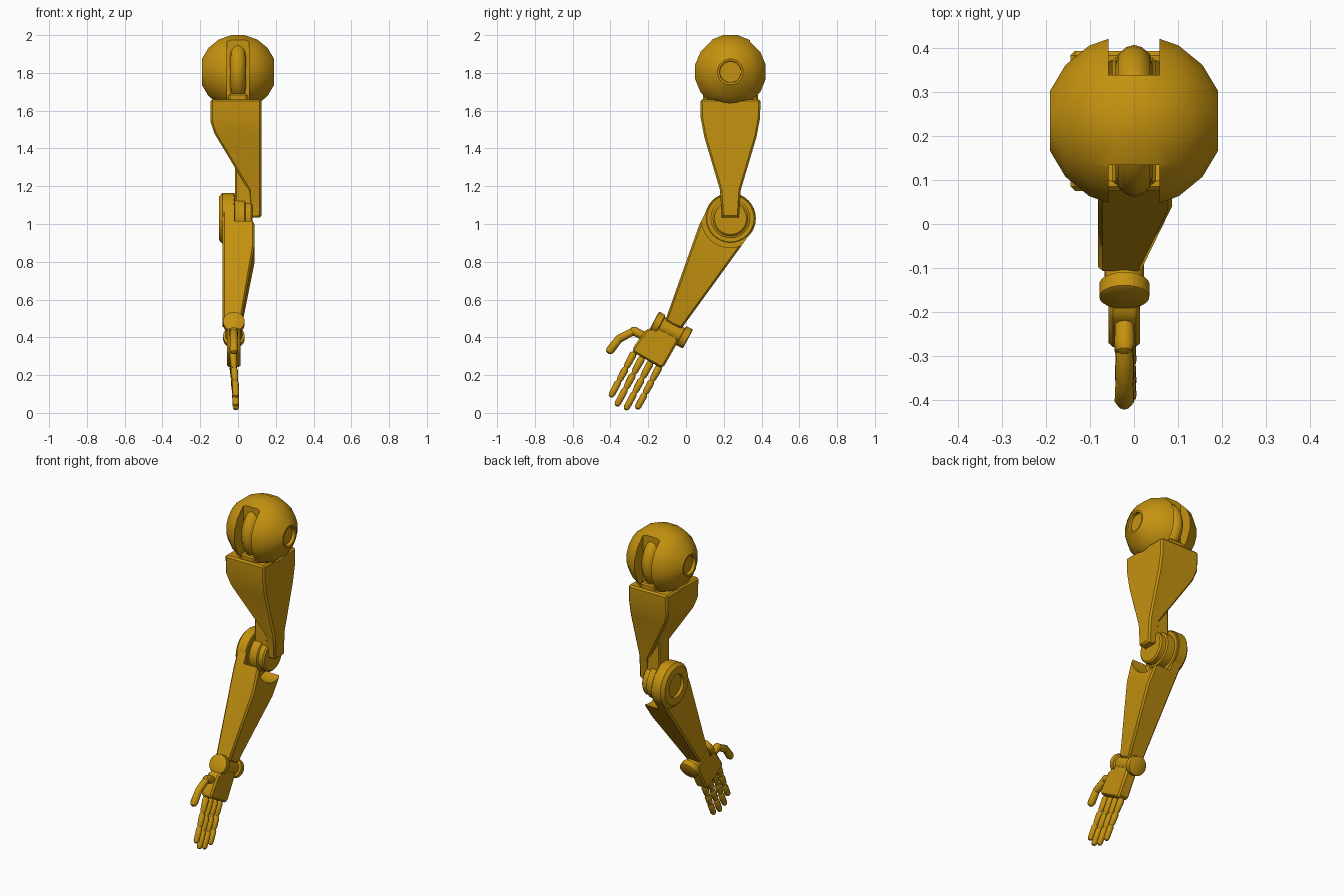
import bpy, bmesh, math
from mathutils import Vector

if "Cube" in bpy.data.objects:
    bpy.data.objects.remove(bpy.data.objects["Cube"])

gold = bpy.data.materials.new("gold")
gold.diffuse_color = (0.56, 0.29, 0.005, 1)
gold.use_nodes = True
gold.node_tree.nodes["Principled BSDF"].inputs["Base Color"].default_value = gold.diffuse_color

SHOULDER = Vector((0, 0.235, 1.805))
ELBOW = Vector((0, 0.235, 1.03))
X = Vector((1, 0, 0))
U = Vector((0, -0.47, -0.8827))   # along the forearm
V = Vector((0, 0.8827, -0.47))    # across the forearm


def arm(x, u, v):
    """Point in forearm coordinates."""
    return ELBOW + X * x + U * u + V * v


def finish(name, bm, smooth=35):
    bmesh.ops.recalc_face_normals(bm, faces=bm.faces)
    me = bpy.data.meshes.new(name)
    bm.to_mesh(me)
    bm.free()
    ob = bpy.data.objects.new(name, me)
    bpy.context.collection.objects.link(ob)
    me.materials.append(gold)
    me.shade_smooth()
    me.set_sharp_from_angle(angle=math.radians(smooth))
    return ob


def prism(name, pts, offset):
    bm = bmesh.new()
    a = [bm.verts.new(p) for p in pts]
    b = [bm.verts.new(p + offset) for p in pts]
    bm.faces.new(a)
    bm.faces.new(b)
    for i in range(len(a)):
        j = (i + 1) % len(a)
        bm.faces.new((a[i], a[j], b[j], b[i]))
    return finish(name, bm)


def add_lathe(bm, profile, origin, axis, seg, half=False):
    """Revolve (distance, radius) pairs about an axis and cap both ends."""
    axis = axis.normalized()
    s = axis.orthogonal().normalized()
    t = axis.cross(s)
    rings = []
    for d, r in profile:
        ring = []
        for i in range(seg):
            a = math.tau * (i + (0.5 if half else 0)) / seg
            ring.append(bm.verts.new(origin + axis * d + (s * math.cos(a) + t * math.sin(a)) * r))
        rings.append(ring)
    for p, q in zip(rings, rings[1:]):
        for i in range(seg):
            j = (i + 1) % seg
            bm.faces.new((p[i], p[j], q[j], q[i]))
    bm.faces.new(rings[0])
    bm.faces.new(rings[-1])


def lathe(name, profile, origin, axis, seg=24, half=False):
    bm = bmesh.new()
    add_lathe(bm, profile, origin, axis, seg, half)
    return finish(name, bm)


def capsule(bm, a, b, r0, r1, seg=10):
    d = (b - a).length
    prof = [(-r0 * math.cos(k), r0 * math.sin(k)) for k in (0.25, 0.8, 1.57)]
    prof += [(d + r1 * math.cos(k), r1 * math.sin(k)) for k in (1.57, 0.8, 0.25)]
    add_lathe(bm, prof, a, b - a, seg)


def box(name, lo, hi):
    pts = [Vector((lo[0], y, z)) for y, z in
           ((lo[1], lo[2]), (hi[1], lo[2]), (hi[1], hi[2]), (lo[1], hi[2]))]
    return prism(name, pts, X * (hi[0] - lo[0]))


def apply(ob, mod):
    bpy.context.view_layer.objects.active = ob
    bpy.ops.object.modifier_apply(modifier=mod.name)


def boolean(ob, cutter, op="DIFFERENCE"):
    m = ob.modifiers.new("cut", "BOOLEAN")
    m.operation, m.object, m.solver = op, cutter, "EXACT"
    apply(ob, m)
    bpy.data.objects.remove(cutter)
    ob.data.set_sharp_from_angle(angle=math.radians(35))


def bevel(ob, width):
    m = ob.modifiers.new("bevel", "BEVEL")
    m.width, m.segments, m.limit_method = width, 1, "ANGLE"
    m.angle_limit = math.radians(40)
    apply(ob, m)
    ob.data.set_sharp_from_angle(angle=math.radians(35))


# Shoulder ball with recessed side caps and a slot at front and back
ball = [(-0.17, 0.056), (-0.19, 0.058)]
ball += [(-0.204 * math.cos(math.radians(a)), 0.202 * math.sin(math.radians(a)))
         for a in range(20, 161, 20)]
ball += [(0.19, 0.058), (0.17, 0.056)]
shoulder = lathe("shoulder_ball", ball, SHOULDER, X, 16, True)
boolean(shoulder, box("slot", (-0.058, -0.1, 1.5), (0.058, 0.135, 2.1)))
boolean(shoulder, box("slot", (-0.058, 0.34, 1.5), (0.058, 0.6, 2.1)))

# Rounded wheel showing in the slots
lathe("shoulder_wheel", [(-0.042, 0.13), (-0.036, 0.152), (-0.018, 0.168), (0, 0.173),
                         (0.018, 0.168), (0.036, 0.152), (0.042, 0.13)], SHOULDER, X, 32)

# Upper arm: front outline crossed with side outline, hollowed under the ball
front = [(-0.145, 1.66), (-0.145, 1.54), (-0.125, 1.48), (0.055, 1.18),
         (0.06, 1.035), (0.125, 1.035), (0.125, 1.66)]
upper = prism("upper_arm", [Vector((x, -0.1, z)) for x, z in front], Vector((0, 0.7, 0)))
half = [(0.16, 1.68), (0.157, 1.56), (0.138, 1.46), (0.055, 1.18), (0.045, 1.02)]
side = [(0.235 - w, z) for w, z in half] + [(0.235 + w, z) for w, z in reversed(half)]
boolean(upper, prism("side", [Vector((-0.4, y, z)) for y, z in side], X * 0.8), "INTERSECT")
bevel(upper, 0.01)
socket = [(-0.207 * math.cos(math.radians(a)), 0.207 * math.sin(math.radians(a)))
          for a in range(5, 176, 10)]
boolean(upper, lathe("socket", socket, SHOULDER, X, 32))

# Tab reaching up into the ball slots, and the neck down to the elbow
bevel(box("shoulder_tab", (-0.05, 0.09, 1.56), (0.05, 0.38, 1.69)), 0.008)
bevel(box("arm_neck", (-0.015, 0.185, 1.03), (0.08, 0.285, 1.36)), 0.006)

# Elbow: big outer disc with a recess, and the stepped inner pivot
lathe("elbow_disc", [(-0.085, 0.066), (-0.1, 0.07), (-0.1, 0.115), (-0.082, 0.135),
                     (-0.025, 0.135), (-0.015, 0.125)], ELBOW, X, 32)
lathe("elbow_pivot", [(-0.02, 0.105), (0.035, 0.105), (0.04, 0.094),
                      (0.07, 0.094), (0.078, 0.085)], ELBOW, X, 32)

# Forearm: rounded at the elbow, tapering to the wrist, cut clear of the pivot
outline = [(0.133 * -math.sin(a), 0.133 * math.cos(a)) for a in
           [math.pi * i / 12 for i in range(13)]]
outline += [(0.117, -0.128), (0.64, -0.05), (0.64, 0.045), (0.117, 0.118)]
fore = prism("forearm", [arm(-0.3, u, v) for u, v in outline], X * 0.6)
width = [(-0.082, -0.3), (-0.082, 0.64), (0.018, 0.64), (0.087, 0.22), (0.087, -0.3)]
boolean(fore, prism("taper", [arm(x, u, -0.4) for x, u in width], V * 0.8), "INTERSECT")
bevel(fore, 0.01)
boolean(fore, lathe("clearance", [(-0.018, 0.155), (0.3, 0.155)], ELBOW, X, 32))

# Wrist barrel with a wide collar at each end
lathe("wrist", [(-0.102, 0.05), (-0.098, 0.057), (-0.064, 0.057), (-0.06, 0.045),
                (0.06, 0.045), (0.064, 0.057), (0.098, 0.057), (0.102, 0.05)],
      arm(-0.022, 0.67, 0), V, 24)

# Palm
palm = [(0.68, -0.06), (0.73, -0.118), (0.85, -0.133), (0.868, -0.12),
        (0.872, 0.045), (0.855, 0.058), (0.71, 0.062), (0.68, 0.05)]
bevel(prism("palm", [arm(-0.058, u, v) for u, v in palm], X * 0.072), 0.01)

# Fingers: three segments with narrow joints between them
for name, v, tip in (("index", -0.116, 1.118), ("middle", -0.066, 1.145),
                     ("ring", -0.014, 1.14), ("little", 0.037, 1.108)):
    bm = bmesh.new()
    path = [arm(x, 0.872 + (tip - 0.872) * f, v)
            for x, f in ((-0.026, 0), (-0.02, 0.38), (-0.014, 0.7), (-0.011, 1))]
    for k, (a, b) in enumerate(zip(path, path[1:])):
        capsule(bm, a.lerp(b, 0.1), a.lerp(b, 0.78 if k < 2 else 1), 0.02 - 0.001 * k, 0.017)
        capsule(bm, a.lerp(b, 0.5), b, 0.012, 0.013)
    finish(name + "_finger", bm)

# Thumb
bm = bmesh.new()
thumb = [Vector((-0.022, y, z)) for y, z in
         ((-0.21, 0.4), (-0.275, 0.433), (-0.355, 0.392), (-0.4, 0.333))]
for (a, b), r in zip(zip(thumb, thumb[1:]), (0.022, 0.02, 0.021)):
    capsule(bm, a, b, r, r + 0.002)
finish("thumb", bm)
